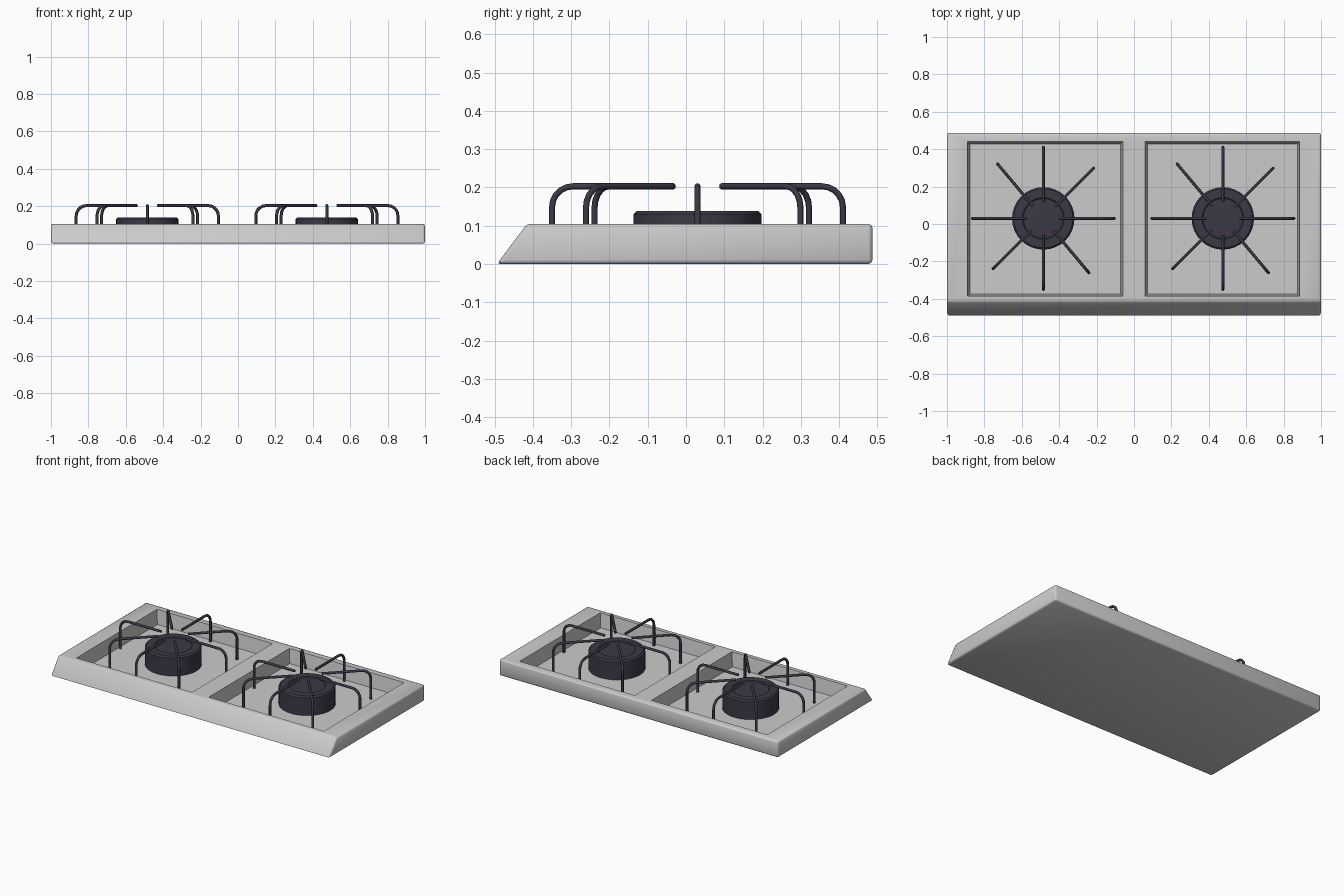
import bpy, bmesh, math
from mathutils import Vector

if "Cube" in bpy.data.objects:
    bpy.data.objects.remove(bpy.data.objects["Cube"])


def new_object(name, bm, mat=None, smooth=35):
    bmesh.ops.recalc_face_normals(bm, faces=bm.faces)
    mesh = bpy.data.meshes.new(name)
    bm.to_mesh(mesh)
    bm.free()
    ob = bpy.data.objects.new(name, mesh)
    bpy.context.collection.objects.link(ob)
    if mat:
        mesh.materials.append(mat)
    if smooth:
        smooth_object(ob, smooth)
    return ob


def smooth_object(ob, angle):
    bpy.ops.object.select_all(action='DESELECT')
    ob.select_set(True)
    bpy.context.view_layer.objects.active = ob
    bpy.ops.object.shade_smooth_by_angle(angle=math.radians(angle))


iron = bpy.data.materials.new("dark_iron")
iron.diffuse_color = (0.045, 0.04, 0.06, 1)
iron.use_nodes = True
iron.node_tree.nodes["Principled BSDF"].inputs["Base Color"].default_value = iron.diffuse_color

# Hob body: side profile extruded along x, with rounded edges
profile = [(-0.494, 0), (0.487, 0), (0.487, 0.105), (-0.415, 0.105)]
bm = bmesh.new()
face = bm.faces.new([bm.verts.new((-1, y, z)) for y, z in profile])
ext = bmesh.ops.extrude_face_region(bm, geom=[face])
bmesh.ops.translate(bm, vec=(2, 0, 0),
                    verts=[v for v in ext['geom'] if isinstance(v, bmesh.types.BMVert)])
bmesh.ops.recalc_face_normals(bm, faces=bm.faces)
bmesh.ops.bevel(bm, geom=bm.edges[:], offset=0.011, segments=2, profile=0.5, affect='EDGES')
body = new_object("hob_body", bm, smooth=None)


# Two sunken basins, slightly tapered
def basin_cutter(x0, x1, y0=-0.385, y1=0.44, floor=0.015, taper=0.012):
    bm = bmesh.new()
    bmesh.ops.create_cube(bm, size=1)
    for v in bm.verts:
        low = v.co.z < 0
        t = taper if low else 0
        v.co = Vector((x0 + t if v.co.x < 0 else x1 - t,
                       y0 + t if v.co.y < 0 else y1 - t,
                       floor if low else 0.105 + 0.0001))
    top = [f for f in bm.faces if f.normal.z > 0.5 or all(v.co.z > 0.1 for v in f.verts)]
    up = bmesh.ops.extrude_face_region(bm, geom=top)
    bmesh.ops.delete(bm, geom=top, context='FACES_ONLY')
    bmesh.ops.translate(bm, vec=(0, 0, 0.1),
                        verts=[v for v in up['geom'] if isinstance(v, bmesh.types.BMVert)])
    return new_object("basin_cutter", bm, smooth=None)


for x0, x1 in ((-0.89, -0.06), (0.06, 0.885)):
    cutter = basin_cutter(x0, x1)
    mod = body.modifiers.new("basin", 'BOOLEAN')
    mod.operation = 'DIFFERENCE'
    mod.solver = 'EXACT'
    mod.object = cutter
    bpy.context.view_layer.objects.active = body
    bpy.ops.object.modifier_apply(modifier=mod.name)
    bpy.data.objects.remove(cutter)
smooth_object(body, 50)


# Burner: revolved profile with a shallow ring step on the top
def burner(name, cx, cy, n=32):
    prof = [(0.167, 0.012), (0.167, 0.13), (0.158, 0.139), (0.112, 0.139),
            (0.106, 0.134), (0.06, 0.136)]
    bm = bmesh.new()
    rings = [[bm.verts.new((cx + r * math.cos(2 * math.pi * i / n),
                            cy + r * math.sin(2 * math.pi * i / n), z)) for i in range(n)]
             for r, z in prof]
    for a, b in zip(rings, rings[1:]):
        for i in range(n):
            j = (i + 1) % n
            bm.faces.new((a[i], a[j], b[j], b[i]))
    bm.faces.new(rings[0])
    bm.faces.new(rings[-1])
    return new_object(name, bm, iron, 30)


# Pan support: bent rod swept from the basin floor inwards over the burner
def support_rod(name, cx, cy, angle, rad=0.008, sides=8):
    path = [(0.38, 0.012)]
    for k in range(6):
        a = math.radians(18 * k)
        path.append((0.325 + 0.055 * math.cos(a), 0.148 + 0.055 * math.sin(a)))
    path.append((0.088, 0.203))
    d = Vector((math.cos(angle), math.sin(angle), 0))
    side = Vector((-d.y, d.x, 0))
    pts = [Vector((cx, cy, 0)) + d * r + Vector((0, 0, z)) for r, z in path]
    bm = bmesh.new()
    rings = []
    for i, p in enumerate(pts):
        t = (pts[min(i + 1, len(pts) - 1)] - pts[max(i - 1, 0)]).normalized()
        if i == 1:
            t = Vector((0, 0, 1))
        elif i == len(pts) - 2:
            t = -d
        up = side.cross(t)
        rings.append([bm.verts.new(p + rad * (side * math.cos(2 * math.pi * k / sides)
                                              + up * math.sin(2 * math.pi * k / sides)))
                      for k in range(sides)])
    for a, b in zip(rings, rings[1:]):
        for i in range(sides):
            j = (i + 1) % sides
            bm.faces.new((a[i], a[j], b[j], b[i]))
    bm.faces.new(rings[0])
    bm.faces.new(rings[-1])
    return new_object(name, bm, iron, 50)


for label, cx in (("left", -0.485), ("right", 0.475)):
    burner(label + "_burner", cx, 0.03)
    for i, deg in enumerate((0, 45, 90, 130, 180, 225, 270, 310)):
        support_rod(f"{label}_support_rod_{i + 1}", cx, 0.03, math.radians(deg))
